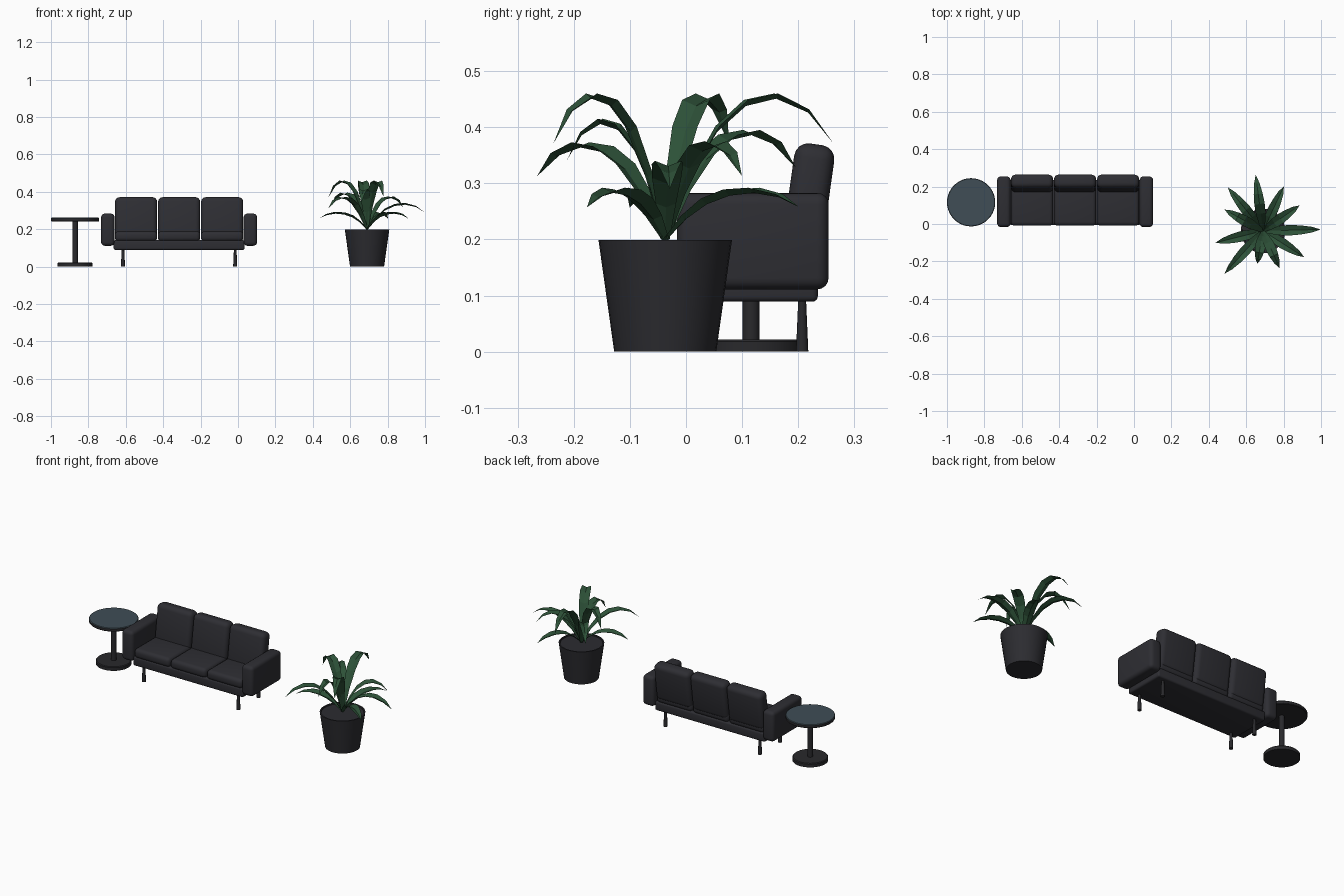
import bpy, bmesh, math
from mathutils import Matrix, Vector

if "Cube" in bpy.data.objects:
    bpy.data.objects.remove(bpy.data.objects["Cube"])


def material(name, rgb):
    m = bpy.data.materials.new(name)
    m.diffuse_color = (*rgb, 1)
    m.use_nodes = True
    m.node_tree.nodes["Principled BSDF"].inputs["Base Color"].default_value = m.diffuse_color
    return m


FABRIC = material("charcoal fabric", (0.027, 0.027, 0.033))
METAL = material("dark metal", (0.022, 0.022, 0.025))
GLASS = material("slate glass", (0.05, 0.075, 0.092))
POT = material("charcoal pot", (0.025, 0.025, 0.030))
LEAF = material("leaf green", (0.026, 0.082, 0.039))


def finish(name, bm, mats, smooth=True):
    bmesh.ops.recalc_face_normals(bm, faces=bm.faces)
    mesh = bpy.data.meshes.new(name)
    bm.to_mesh(mesh)
    bm.free()
    ob = bpy.data.objects.new(name, mesh)
    bpy.context.collection.objects.link(ob)
    for m in mats:
        mesh.materials.append(m)
    if smooth:
        bpy.ops.object.select_all(action='DESELECT')
        ob.select_set(True)
        bpy.context.view_layer.objects.active = ob
        bpy.ops.object.shade_smooth_by_angle(angle=math.radians(35))
    return ob


def soft_box(name, center, size, radius, tilt=0):
    """Box with rounded edges, optionally leaning about x."""
    bm = bmesh.new()
    bmesh.ops.create_cube(bm, size=1)
    bmesh.ops.scale(bm, vec=size, verts=bm.verts)
    bmesh.ops.bevel(bm, geom=bm.edges[:], offset=radius, segments=4,
                    profile=0.5, affect='EDGES')
    bmesh.ops.transform(bm, verts=bm.verts, matrix=Matrix.Translation(center)
                        @ Matrix.Rotation(math.radians(tilt), 4, 'X'))
    return finish(name, bm, [FABRIC])


def lathe(name, x, y, profile, mats, sides=32):
    """Spin an (r, z) profile around a vertical axis."""
    bm = bmesh.new()
    vs = [bm.verts.new((r, 0, z)) for r, z in profile]
    es = [bm.edges.new(p) for p in zip(vs, vs[1:])]
    bmesh.ops.spin(bm, geom=vs + es, cent=(0, 0, 0), axis=(0, 0, 1),
                   angle=2 * math.pi, steps=sides, use_duplicate=False)
    bmesh.ops.remove_doubles(bm, verts=bm.verts, dist=1e-5)
    bmesh.ops.translate(bm, verts=bm.verts, vec=(x, y, 0))
    return finish(name, bm, mats)


# Sofa: frame, arms, cushions, legs
SX = -0.315
soft_box("sofa_frame", (SX, 0.115, 0.115), (0.70, 0.24, 0.052), 0.010)
for side, label in ((-1, "left"), (1, "right")):
    soft_box(label + "_arm", (SX + side * 0.381, 0.119, 0.197), (0.072, 0.27, 0.172), 0.020)
    for y, end in ((0.025, "front"), (0.207, "back")):
        lathe(f"{end}_{label}_leg", SX + side * 0.30, y,
              [(0, 0), (0.011, 0), (0.007, 0.092), (0, 0.092)], [METAL], 12)
for i in (-1, 0, 1):
    x = SX + i * 0.23
    soft_box(f"seat_cushion_{i + 2}", (x, 0.113, 0.162), (0.226, 0.244, 0.054), 0.020)
    soft_box(f"back_cushion_{i + 2}", (x, 0.217, 0.263), (0.225, 0.072, 0.215), 0.025, -8)

# Side table: base, post, round top with a glass face
TX, TY = -0.871, 0.116
lathe("table_base", TX, TY, [(0, 0), (0.093, 0), (0.093, 0.018), (0.089, 0.022), (0, 0.022)], [METAL], 40)
lathe("table_post", TX, TY, [(0, 0.02), (0.015, 0.02), (0.015, 0.242), (0, 0.242)], [METAL], 20)
top = lathe("table_top", TX, TY, [(0, 0.241), (0.126, 0.241), (0.129, 0.244), (0.129, 0.258),
                                  (0.126, 0.261), (0, 0.261)], [METAL, GLASS], 40)
for p in top.data.polygons:
    if p.normal.z > 0.3:
        p.material_index = 1

# Plant pot
PX, PY = 0.69, -0.037
lathe("plant_pot", PX, PY, [(0, 0), (0.091, 0), (0.119, 0.199), (0.112, 0.199),
                            (0.111, 0.193), (0, 0.193)], [POT], 32)

# Arching folded leaves: (reach fraction, height fraction, half width)
ARC = [(0, 0, 0.008), (0.15, 0.45, 0.018), (0.31, 0.77, 0.026), (0.48, 0.95, 0.028),
       (0.66, 1.0, 0.024), (0.85, 0.9, 0.015), (1, 0.68, 0.0)]
# each leaf: direction in degrees, reach, peak height above the soil
LEAVES = [(97.5, 0.302, 0.255), (65, 0.264, 0.087), (35, 0.238, 0.17), (1.5, 0.308, 0.135),
          (-32.5, 0.26, 0.087), (-66, 0.218, 0.255), (-100, 0.178, 0.21), (-132, 0.308, 0.168),
          (-166, 0.262, 0.087), (151, 0.235, 0.255), (129, 0.30, 0.19)]
for n, (deg, reach, peak) in enumerate(LEAVES):
    a = math.radians(deg)
    out = Vector((math.cos(a), math.sin(a), 0))
    across = Vector((-math.sin(a), math.cos(a), 0))
    bm = bmesh.new()
    rows = []
    for t, h, w in ARC:
        mid = Vector((PX, PY, 0.198)) + out * reach * t + Vector((0, 0, peak * h))
        if w == 0:
            rows.append([bm.verts.new(mid)] * 3)
        else:
            lift = Vector((0, 0, w * 0.3))
            rows.append([bm.verts.new(mid + across * w + lift), bm.verts.new(mid - lift * 0.3),
                         bm.verts.new(mid - across * w + lift)])
    for r0, r1 in zip(rows, rows[1:]):
        for k in (0, 1):
            quad = [r0[k], r0[k + 1], r1[k + 1], r1[k]]
            bm.faces.new(list(dict.fromkeys(quad)))
    finish(f"leaf_{n + 1}", bm, [LEAF], smooth=False)
